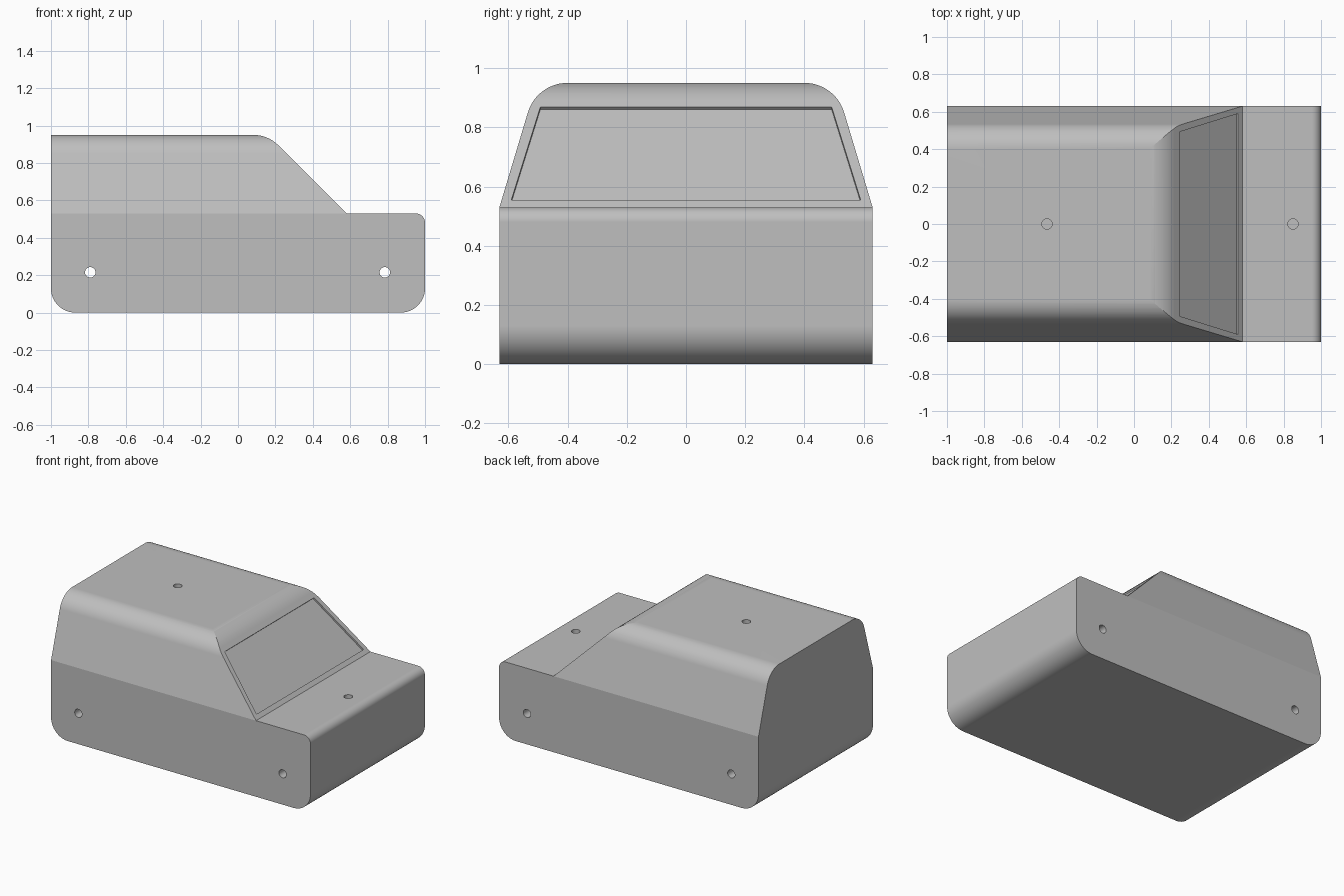
import bpy, bmesh, math
from mathutils import Vector, Matrix

cube = bpy.data.objects.get("Cube")
if cube:
    bpy.data.objects.remove(cube, do_unlink=True)

grey = bpy.data.materials.new("plain grey")
grey.use_nodes = True
grey.diffuse_color = (0.52, 0.52, 0.52, 1)
grey.node_tree.nodes["Principled BSDF"].inputs["Base Color"].default_value = grey.diffuse_color


def rounded(corners, steps=14):
    """Outline from (u, v, radius) corners, each replaced by a tangent arc."""
    outline = []
    for i, (u, v, r) in enumerate(corners):
        p = Vector((u, v))
        if r == 0:
            outline.append(p)
            continue
        a = (Vector(corners[i - 1][:2]) - p).normalized()
        b = (Vector(corners[(i + 1) % len(corners)][:2]) - p).normalized()
        half = a.angle(b) / 2
        centre = p + (a + b).normalized() * r / math.sin(half)
        start = p + a * r / math.tan(half) - centre
        end = p + b * r / math.tan(half) - centre
        sweep = start.angle_signed(end)
        for k in range(steps + 1):
            outline.append(centre + Matrix.Rotation(-sweep * k / steps, 2) @ start)
    return outline


def prism(name, outline, place, depth):
    """Extrude an outline along depth; place maps outline coordinates to space."""
    bm = bmesh.new()
    face = bm.faces.new([bm.verts.new(place(*p)) for p in outline])
    ext = bmesh.ops.extrude_face_region(bm, geom=[face])
    verts = [g for g in ext["geom"] if isinstance(g, bmesh.types.BMVert)]
    bmesh.ops.translate(bm, verts=verts, vec=Vector(depth))
    bmesh.ops.recalc_face_normals(bm, faces=bm.faces)
    return make_object(name, bm)


def cylinder(name, radius, depth, matrix):
    bm = bmesh.new()
    bmesh.ops.create_cone(bm, cap_ends=True, segments=32, radius1=radius,
                          radius2=radius, depth=depth, matrix=matrix)
    return make_object(name, bm)


def make_object(name, bm):
    mesh = bpy.data.meshes.new(name)
    bm.to_mesh(mesh)
    bm.free()
    mesh.materials.append(grey)
    obj = bpy.data.objects.new(name, mesh)
    bpy.context.collection.objects.link(obj)
    return obj


def combine(target, tool, operation):
    mod = target.modifiers.new("cut", 'BOOLEAN')
    mod.object, mod.operation, mod.solver = tool, operation, 'EXACT'
    bpy.context.view_layer.objects.active = target
    bpy.ops.object.modifier_apply(modifier=mod.name)
    bpy.data.objects.remove(tool, do_unlink=True)


HOOD, ROOF = 0.53, 0.95

# Body: long side outline crossed with the end outline
side = rounded([(-1, 0, 0.13), (1, 0, 0.13), (1, HOOD, 0.05), (0.58, HOOD, 0),
                (0.16, ROOF, 0.19), (-1, ROOF, 0)])
body = prism("vehicle_body", side, lambda u, v: (u, -0.8, v), (0, 1.6, 0))
end = rounded([(-0.63, -0.1, 0), (0.63, -0.1, 0), (0.63, HOOD, 0),
               (0.504, ROOF, 0.14), (-0.504, ROOF, 0.14), (-0.63, HOOD, 0)])
combine(body, prism("end_cutter", end, lambda u, v: (-1.2, u, v), (2.4, 0, 0)), 'INTERSECT')

# Shallow windscreen recess, cut square to the sloping face
slope = 0.58 + HOOD
recess = 0.012 / math.sqrt(2)
glass = [(-0.59, 0.554), (0.59, 0.554), (0.492, 0.868), (-0.492, 0.868)]
combine(body, prism("windscreen_cutter", glass,
                    lambda u, v: (slope - v - recess, u, v - recess), (0.1, 0, 0.1)), 'DIFFERENCE')

# Axle holes right through the sides
for x in (-0.79, 0.785):
    place = Matrix.Translation((x, 0, 0.215)) @ Matrix.Rotation(math.pi / 2, 4, 'X')
    combine(body, cylinder("axle_cutter", 0.028, 2, place), 'DIFFERENCE')

# Blind peg holes in the roof and hood
for x, z in ((-0.465, ROOF), (0.85, HOOD)):
    combine(body, cylinder("peg_cutter", 0.028, 0.2, Matrix.Translation((x, 0, z))), 'DIFFERENCE')

# Smooth rounds, crisp edges, flat panels
bpy.ops.object.select_all(action='DESELECT')
body.select_set(True)
bpy.context.view_layer.objects.active = body
bpy.ops.object.shade_smooth_by_angle(angle=math.radians(15))
normals = body.modifiers.new("flat panels", 'WEIGHTED_NORMAL')
normals.keep_sharp = True
